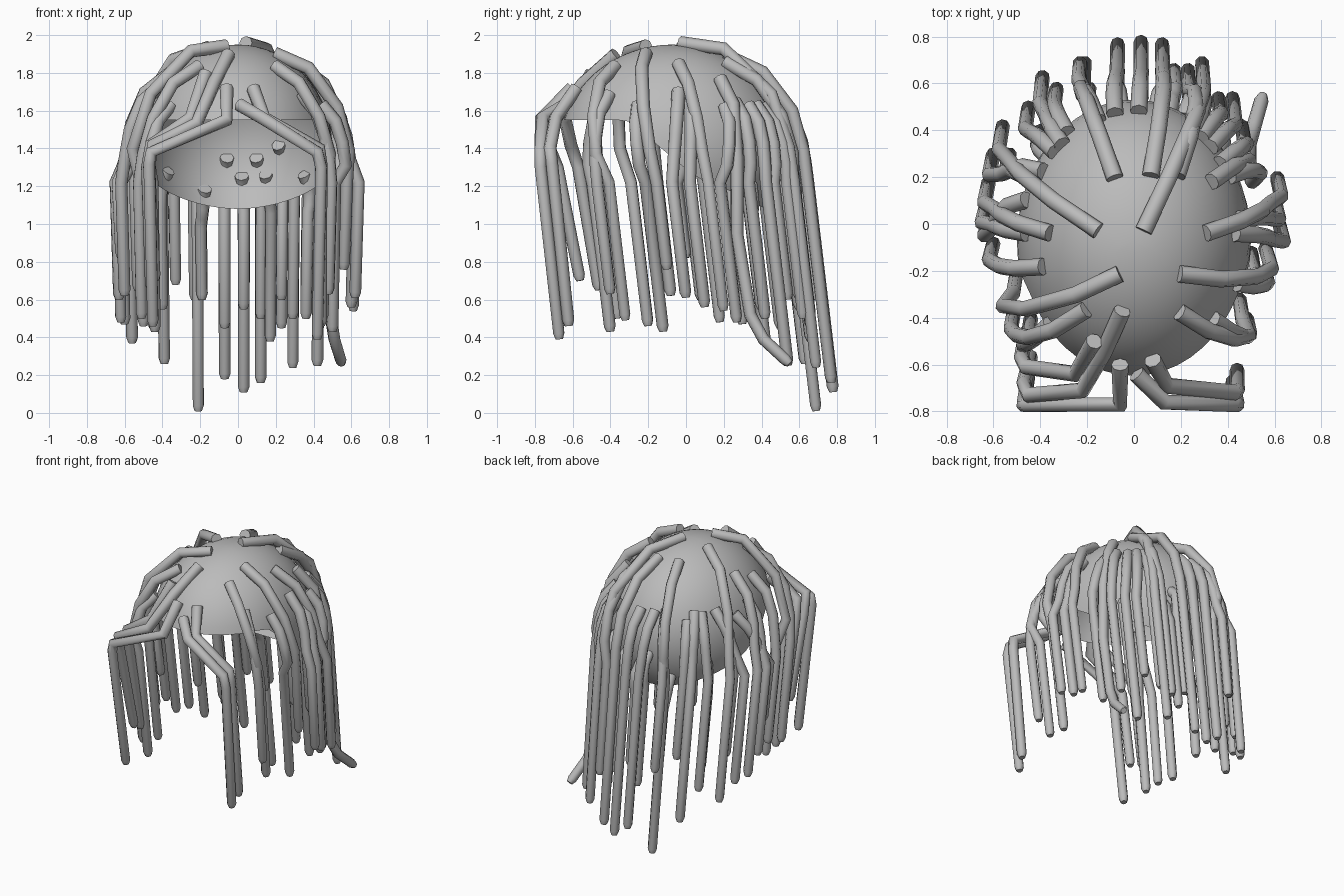
import bpy, bmesh, math
from mathutils import Vector

if "Cube" in bpy.data.objects:
    bpy.data.objects.remove(bpy.data.objects["Cube"])

grey = bpy.data.materials.new("hair grey")
grey.diffuse_color = (0.5, 0.5, 0.5, 1)
grey.use_nodes = True
grey.node_tree.nodes["Principled BSDF"].inputs["Base Color"].default_value = grey.diffuse_color

CENTRE = Vector((0, -0.07, 1.40))
RADII = Vector((0.50, 0.60, 0.55))


def ellipsoid_norm(p):
    d = p - CENTRE
    return math.sqrt(sum((d[i] / RADII[i]) ** 2 for i in range(3)))


def push_out(p, n):
    return CENTRE + (p - CENTRE) * (n / ellipsoid_norm(p))


def on_scalp(x, y):
    u = (x / RADII.x) ** 2 + ((y - CENTRE.y) / RADII.y) ** 2
    z = CENTRE.z + RADII.z * math.sqrt(max(0.02, 1 - u))
    return push_out(Vector((x, y, z)), 1.02)


def on_nape(x, z):
    u = (x / RADII.x) ** 2 + ((z - CENTRE.z) / RADII.z) ** 2
    return push_out(Vector((x, CENTRE.y + RADII.y * math.sqrt(1 - u), z)), 0.97)


def rim_height(c):
    # high over the face, dropping towards the nape
    if c > 0.4:
        return 1.55
    if c > -0.2:
        return 1.25 + (c + 0.2) / 0.6 * 0.30
    return 1.08 + (c + 1) / 0.8 * 0.17


# scalp cap: open shell from the slanted rim up to the crown
def make_scalp(segments=48, rings=14):
    bm = bmesh.new()
    grid = []
    for i in range(segments):
        a = 2 * math.pi * i / segments
        low = math.asin((rim_height(-math.cos(a)) - CENTRE.z) / RADII.z)
        col = []
        for j in range(rings):
            e = low + (math.pi / 2 - low) * j / rings
            col.append(bm.verts.new(CENTRE + Vector((
                RADII.x * math.cos(e) * math.sin(a),
                RADII.y * math.cos(e) * math.cos(a),
                RADII.z * math.sin(e)))))
        grid.append(col)
    top = bm.verts.new(CENTRE + Vector((0, 0, RADII.z)))
    for i in range(segments):
        a, b = grid[i], grid[(i + 1) % segments]
        for j in range(rings - 1):
            bm.faces.new((a[j], a[j + 1], b[j + 1], b[j]))
        bm.faces.new((a[-1], top, b[-1]))
    bmesh.ops.recalc_face_normals(bm, faces=bm.faces)
    if sum((f.normal.dot(f.calc_center_median() - CENTRE) for f in bm.faces)) < 0:
        bmesh.ops.reverse_faces(bm, faces=bm.faces)
    for f in bm.faces:
        f.smooth = True
    me = bpy.data.meshes.new("scalp")
    bm.to_mesh(me)
    bm.free()
    me.materials.append(grey)
    bpy.context.collection.objects.link(bpy.data.objects.new("scalp", me))


# one lock: eight-sided tube along a path, thinning to a short tapered tip
def make_lock(name, path, radius=0.037):
    path = [Vector(p) for p in path]
    path.insert(-1, path[-1] + (path[-2] - path[-1]).normalized() * 0.03)
    cu = bpy.data.curves.new(name, 'CURVE')
    cu.dimensions = '3D'
    cu.bevel_depth = radius
    cu.bevel_resolution = 2
    cu.use_fill_caps = True
    sp = cu.splines.new('POLY')
    sp.points.add(len(path) - 1)
    for i, p in enumerate(path):
        sp.points[i].co = (*p, 1)
        sp.points[i].radius = 0.55 if i == len(path) - 1 else 1 - 0.22 * i / len(path)
    ob = bpy.data.objects.new(name, cu)
    bpy.context.collection.objects.link(ob)
    bpy.ops.object.select_all(action='DESELECT')
    ob.select_set(True)
    bpy.context.view_layer.objects.active = ob
    bpy.ops.object.convert(target='MESH')
    ob = bpy.context.view_layer.objects.active
    ob.data.materials.clear()
    ob.data.materials.append(grey)
    bpy.ops.object.shade_smooth_by_angle(angle=math.radians(50))


# lock draped over the scalp, then hanging with a slight backward lean
def draped_path(root, tx, ty, tz, lift=0.0):
    sz = min(1.22, root.z - 0.2)
    shoulder = Vector((tx * 1.03, ty - 0.12 * (sz - tz), sz))
    path = [root]
    for t, n in ((0.25, 1.09), (0.5, 1.13), (0.75, 1.17)):
        p = root.lerp(shoulder, t)
        path.append(push_out(p, max(n + lift, ellipsoid_norm(p))))
    return path + [shoulder, Vector((tx, ty, tz))]


# root x, root y, tip x, tip y, tip z
BACK = [
    (0.04, -0.03, 0.29, 0.69, 0.24), (0.07, 0.20, 0.12, 0.77, 0.16),
    (0.18, 0.20, 0.23, 0.66, 0.45), (-0.08, 0.19, -0.21, 0.69, 0.01),
    (-0.30, 0.33, -0.39, 0.63, 0.26), (-0.15, 0.43, -0.23, 0.69, 0.60),
    (-0.08, 0.46, -0.07, 0.77, 0.18), (0.02, 0.47, 0.03, 0.78, 0.11),
    (0.25, 0.39, 0.29, 0.62, 0.50), (0.32, 0.32, 0.42, 0.54, 0.25),
    (0.28, 0.36, 0.36, 0.54, 0.60), (-0.28, 0.38, -0.33, 0.58, 0.68),
    (-0.33, 0.30, -0.45, 0.50, 0.45)]
LEFT = [
    (-0.15, -0.03, -0.56, 0.42, 0.37), (-0.38, 0.22, -0.60, 0.30, 0.47),
    (-0.35, -0.04, -0.62, 0.18, 0.48), (-0.45, -0.04, -0.63, 0.08, 0.60),
    (-0.45, 0.10, -0.62, 0.0, 0.82), (-0.38, -0.18, -0.60, -0.08, 0.62),
    (-0.06, -0.21, -0.50, -0.20, 0.46), (-0.20, -0.36, -0.51, -0.36, 0.50),
    (-0.35, -0.42, -0.44, -0.40, 0.43), (-0.42, 0.18, -0.53, 0.30, 0.65)]
RIGHT = [
    (0.30, -0.04, 0.61, 0.20, 0.54), (0.44, 0.02, 0.60, 0.10, 0.56),
    (0.42, -0.04, 0.62, 0.0, 0.61), (0.19, -0.21, 0.56, -0.10, 0.76),
    (0.43, -0.25, 0.50, -0.12, 0.43), (0.40, 0.20, 0.49, 0.27, 0.48),
    (0.19, -0.37, 0.45, -0.32, 0.49), (0.33, -0.40, 0.48, -0.40, 0.63),
    (0.36, 0.25, 0.46, 0.42, 0.50)]
for side, rows, lift in (("back", BACK, 0.01), ("left", LEFT, 0.04), ("right", RIGHT, 0.02)):
    for i, (rx, ry, *tip) in enumerate(rows):
        make_lock(f"{side}_lock_{i + 1}", draped_path(on_scalp(rx, ry), *tip, lift))

# locks rooted low on the back of the scalp: root x, root z, tip x, tip y, tip z
NAPE = [
    (0.15, 1.26, 0.17, 0.66, 0.38), (0.02, 1.25, 0.03, 0.60, 0.55),
    (-0.18, 1.18, -0.19, 0.58, 0.60), (0.36, 1.26, 0.36, 0.42, 0.50),
    (-0.38, 1.28, -0.40, 0.40, 0.55), (-0.06, 1.35, -0.07, 0.66, 0.45),
    (0.10, 1.35, 0.12, 0.66, 0.50), (0.22, 1.42, 0.23, 0.60, 0.60)]
for i, (rx, rz, *tip) in enumerate(NAPE):
    make_lock(f"nape_lock_{i + 1}", draped_path(on_nape(rx, rz), *tip))

# fringe locks, swept out to either side of the face
FRINGE = [
    [(-0.06, -0.60, 1.72), (-0.06, -0.77, 1.55), (-0.46, -0.77, 1.38),
     (-0.47, -0.77, 1.32), (-0.45, -0.64, 0.46)],
    [(0.08, -0.58, 1.72), (0.14, -0.69, 1.56), (0.43, -0.72, 1.40),
     (0.44, -0.71, 1.32), (0.44, -0.62, 0.46)],
    [(0.01, -0.64, 1.63), (0.13, -0.76, 1.56), (0.42, -0.77, 1.38),
     (0.44, -0.77, 1.30), (0.42, -0.67, 0.39)],
    [(-0.05, -0.37, 1.90), (-0.13, -0.55, 1.74), (-0.22, -0.71, 1.53),
     (-0.45, -0.73, 1.42), (-0.47, -0.68, 1.30), (-0.44, -0.56, 0.70)],
    [(-0.17, -0.50, 1.80), (-0.25, -0.64, 1.56), (-0.46, -0.61, 1.42),
     (-0.48, -0.57, 1.30), (-0.46, -0.46, 0.65)]]
for i, path in enumerate(FRINGE):
    make_lock(f"fringe_lock_{i + 1}", path)

# lock with an outward flick at its end
make_lock("flicked_lock", [
    (0.33, 0.18, 1.77), (0.43, 0.25, 1.63), (0.49, 0.27, 1.35), (0.49, 0.27, 0.95),
    (0.49, 0.34, 0.52), (0.51, 0.41, 0.39), (0.55, 0.55, 0.26)])

make_scalp()
